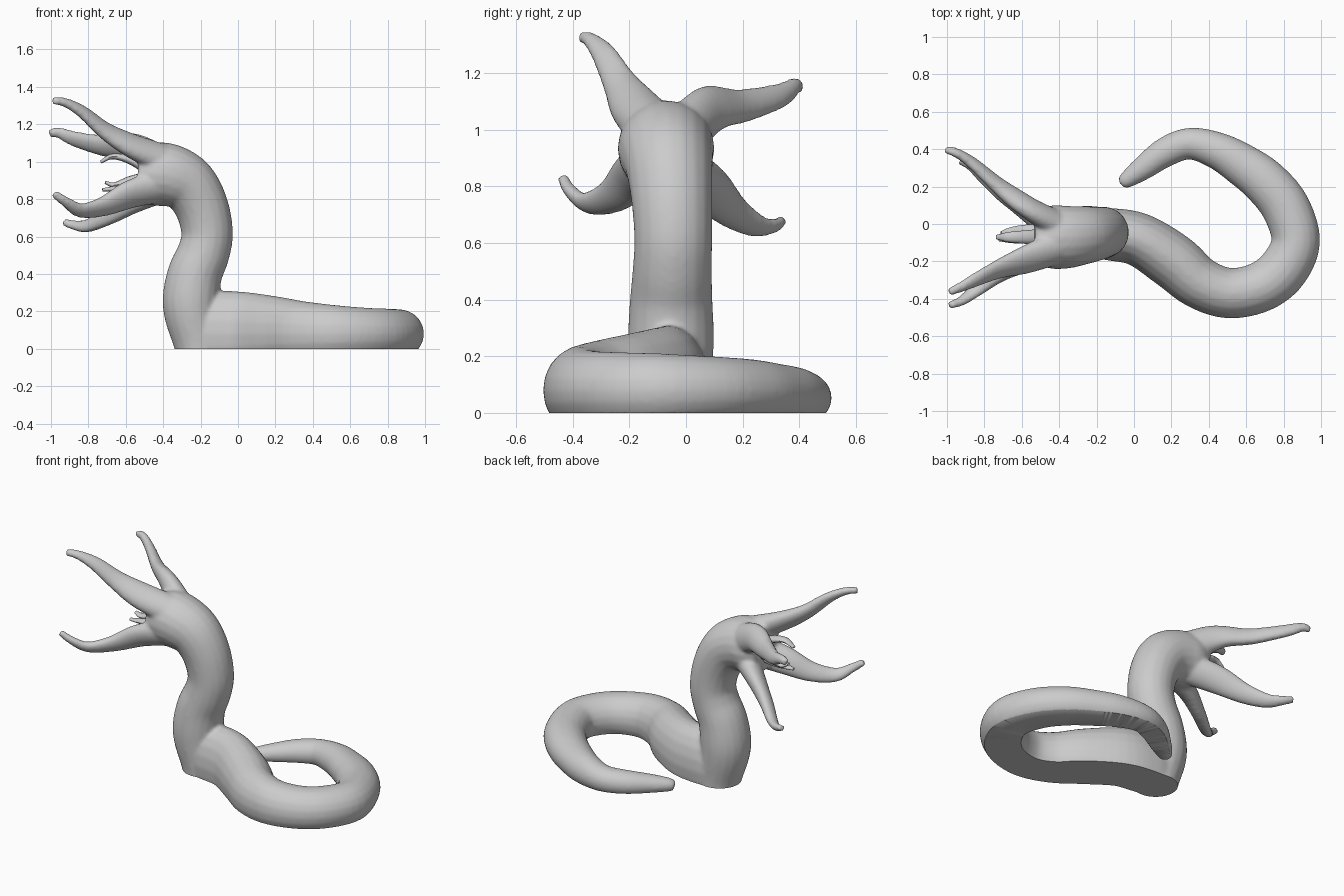
import bpy, bmesh, math
from mathutils import Vector

if "Cube" in bpy.data.objects:
    bpy.data.objects.remove(bpy.data.objects["Cube"])

HEAD_Y, HEAD_Z = -0.07, 0.94


def spline(points, steps=5):
    """Catmull-Rom through rows of any width (position plus radii)."""
    p = [Vector(q) for q in points]
    p = [p[0] * 2 - p[1]] + p + [p[-1] * 2 - p[-2]]
    out = []
    for i in range(1, len(p) - 2):
        a, b, c, d = p[i - 1:i + 3]
        for s in range(steps):
            t = s / steps
            out.append((b * 2 + (c - a) * t + (a * 2 - b * 5 + c * 4 - d) * t ** 2
                        + (b * 3 - a - c * 3 + d) * t ** 3) * 0.5)
    return out + [p[-2]]


def sweep(bm, points, up, sides=20):
    """Elliptical tube through rows of x, y, z, side radius, up radius."""
    rows = spline(points)
    pos = [Vector(r[:3]) for r in rows]
    rings = []
    for i, r in enumerate(rows):
        t = (pos[min(i + 1, len(pos) - 1)] - pos[max(i - 1, 0)]).normalized()
        side = t.cross(up).normalized()
        n = side.cross(t)
        ring = []
        for k in range(sides):
            a = math.tau * k / sides
            ring.append(bm.verts.new(pos[i] + side * math.cos(a) * r[3] + n * math.sin(a) * r[4]))
        rings.append(ring)
    for r0, r1 in zip(rings, rings[1:]):
        for k in range(sides):
            j = (k + 1) % sides
            bm.faces.new((r0[k], r0[j], r1[j], r1[k]))
    bm.faces.new(rings[0][::-1])
    bm.faces.new(rings[-1])


def make_object(name, bm):
    bmesh.ops.recalc_face_normals(bm, faces=bm.faces[:])
    me = bpy.data.meshes.new(name)
    bm.to_mesh(me)
    bm.free()
    ob = bpy.data.objects.new(name, me)
    bpy.context.collection.objects.link(ob)
    return ob


def shade(ob):
    bpy.ops.object.select_all(action='DESELECT')
    ob.select_set(True)
    bpy.context.view_layer.objects.active = ob
    bpy.ops.object.shade_smooth_by_angle(angle=math.radians(50))


bm = bmesh.new()

# Coiled tail lying on the ground: x, y, top height, half width
coil = [(-.065, .215, .05, .03), (-.04, .235, .07, .045), (.05, .30, .095, .065),
        (.17, .385, .12, .08), (.30, .43, .135, .085), (.45, .39, .16, .10),
        (.58, .315, .175, .115), (.70, .225, .19, .125), (.81, .09, .20, .13),
        (.865, -.09, .21, .13), (.80, -.24, .215, .135), (.68, -.335, .22, .135),
        (.51, -.37, .235, .135), (.35, -.315, .255, .14), (.21, -.20, .28, .15),
        (.03, -.085, .305, .143), (-.13, -.055, .31, .14), (-.24, -.05, .30, .125)]
rows = []
for i, (x, y, top, w) in enumerate(coil):
    zc = min(.08, .02 + .008 * i)
    rows.append((x, y, zc, w, top - zc))
sweep(bm, rows, Vector((0, 0, 1)))

# Upright neck bending forward into the head: x, y, z, radius
neck = [(-.19, -.05, -.10, .13), (-.21, -.052, .03, .134), (-.245, -.053, .18, .148),
        (-.25, -.053, .28, .152), (-.23, -.052, .40, .146), (-.185, -.048, .51, .14),
        (-.165, -.045, .62, .138), (-.195, -.05, .76, .144), (-.265, -.06, .875, .155),
        (-.36, -.07, .925, .168), (-.45, -.07, .935, .168), (-.535, -.07, .94, .135)]
sweep(bm, [(x, y, z, r, r) for x, y, z, r in neck], Vector((0, 1, 0)))

# Four flared petal jaws
jaws = [
    [(-.42, .00, 1.00), (-.57, .09, 1.075), (-.72, .20, 1.085), (-.87, .33, 1.12), (-.96, .385, 1.155), (-1.01, .397, 1.15)],
    [(-.42, -.13, 1.02), (-.58, -.19, 1.09), (-.71, -.235, 1.165), (-.83, -.29, 1.265), (-.92, -.335, 1.315), (-.99, -.365, 1.328)],
    [(-.42, -.14, .87), (-.58, -.195, .825), (-.72, -.265, .762), (-.84, -.35, .74), (-.92, -.41, .785), (-.985, -.435, .83)],
    [(-.42, -.02, .86), (-.57, .08, .79), (-.70, .165, .71), (-.80, .25, .66), (-.87, .31, .66), (-.93, .337, .677)],
]
radii = [(.095, .075), (.085, .055), (.062, .04), (.045, .03), (.03, .024), (.022, .02)]
for path in jaws:
    x, y, z = path[3]
    sweep(bm, [p + r for p, r in zip(path, radii)], Vector((0, y - HEAD_Y, z - HEAD_Z)))

# Blend the sweeps into one skin
body = make_object("body_with_jaws", bm)
remesh = body.modifiers.new("blend", 'REMESH')
remesh.mode = 'VOXEL'
remesh.voxel_size = 0.011
soften = body.modifiers.new("soften", 'SMOOTH')
soften.factor = 0.5
soften.iterations = 7
deps = bpy.context.evaluated_depsgraph_get()
blended = bpy.data.meshes.new_from_object(body.evaluated_get(deps))
body.modifiers.clear()

# Flat underside on the ground
bm = bmesh.new()
bm.from_mesh(blended)
bmesh.ops.bisect_plane(bm, geom=bm.verts[:] + bm.edges[:] + bm.faces[:], dist=1e-5,
                       plane_co=(0, 0, 0), plane_no=(0, 0, 1), clear_inner=True)
bmesh.ops.holes_fill(bm, edges=[e for e in bm.edges if e.is_boundary], sides=0)
bmesh.ops.triangulate(bm, faces=[f for f in bm.faces if len(f.verts) > 8])
bm.to_mesh(body.data)
bm.free()
shade(body)

# Small hooked beak parts inside the mouth
beaks = {
    "upper_beak": [(-.48, -.07, .96), (-.58, -.07, 1.01), (-.67, -.07, 1.028), (-.735, -.07, .998)],
    "lower_beak": [(-.48, -.07, .90), (-.58, -.07, .865), (-.66, -.075, .855), (-.725, -.08, .85)],
    "side_beak": [(-.48, -.05, .92), (-.58, -.04, .90), (-.66, -.045, .875), (-.71, -.05, .89)],
}
beak_radii = [(.045, .03), (.036, .022), (.027, .015), (.012, .008)]
for name, path in beaks.items():
    bm = bmesh.new()
    sweep(bm, [p + r for p, r in zip(path, beak_radii)], Vector((0, 0, 1)), 12)
    shade(make_object(name, bm))
